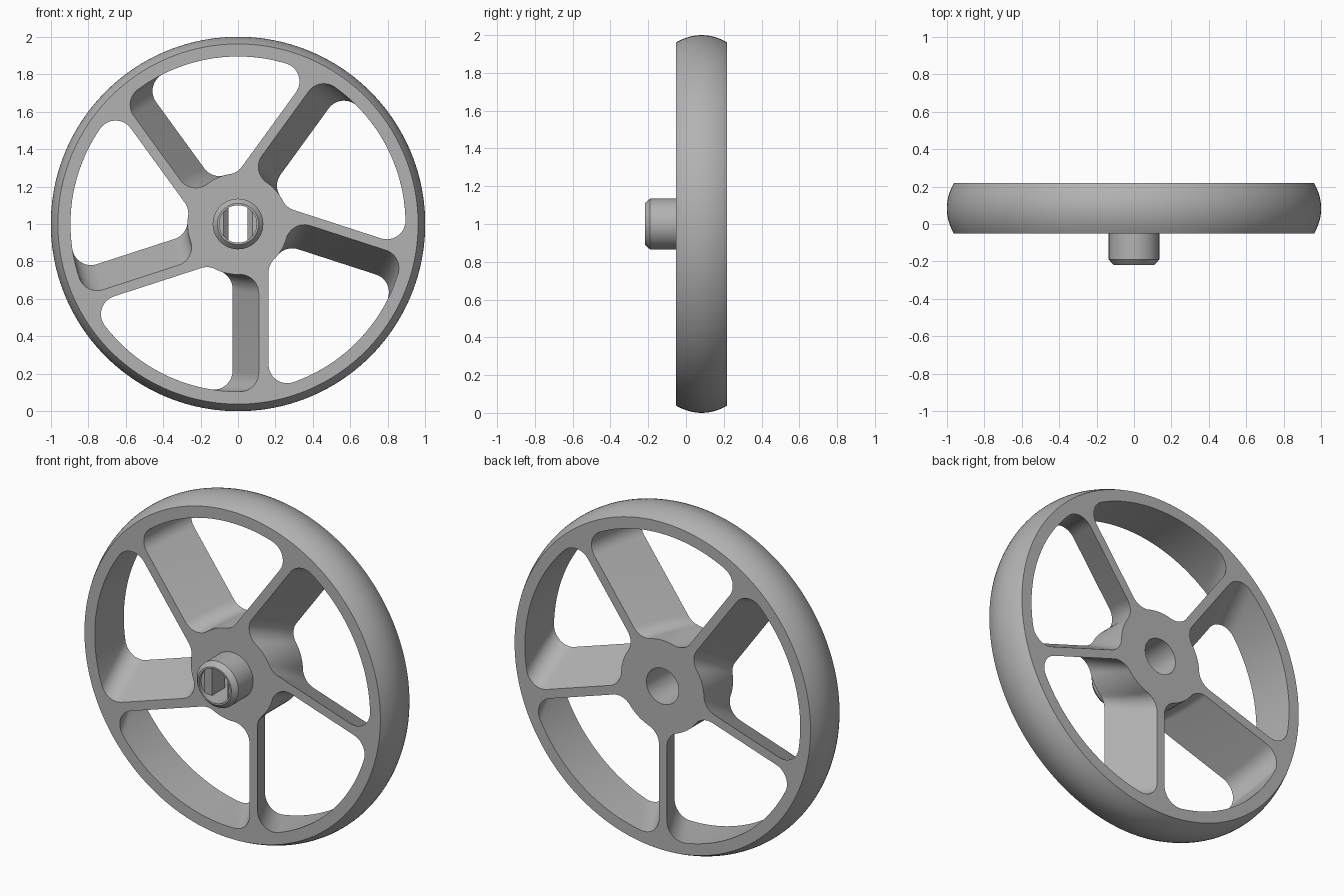
import bpy, bmesh, math
from mathutils import Vector

if "Cube" in bpy.data.objects:
    bpy.data.objects.remove(bpy.data.objects["Cube"])

FRONT, BACK, CZ = -0.052, 0.218, 1.0
RIM_IN, HUB_R, FILLET, SPOKE_W = 0.895, 0.27, 0.1, 0.052

grey = bpy.data.materials.new("grey metal")
grey.diffuse_color = (0.45, 0.45, 0.45, 1)
grey.use_nodes = True
grey.node_tree.nodes["Principled BSDF"].inputs["Base Color"].default_value = grey.diffuse_color


def make(name, bm):
    bmesh.ops.recalc_face_normals(bm, faces=bm.faces)
    me = bpy.data.meshes.new(name)
    bm.to_mesh(me)
    bm.free()
    ob = bpy.data.objects.new(name, me)
    bpy.context.collection.objects.link(ob)
    me.materials.append(grey)
    return ob


def loft(bm, rings, closed=False):
    """Skin rings of points; cap both ends or join last ring to first."""
    vs = [[bm.verts.new(p) for p in ring] for ring in rings]
    n = len(vs[0])
    pairs = list(zip(vs, vs[1:])) + ([(vs[-1], vs[0])] if closed else [])
    for a, b in pairs:
        for i in range(n):
            j = (i + 1) % n
            bm.faces.new((a[i], a[j], b[j], b[i]))
    if not closed:
        bm.faces.new(vs[0][::-1])
        bm.faces.new(vs[-1])


def polar(r, a):
    return Vector((r * math.cos(a), r * math.sin(a)))


def arc(c, r, a0, a1, n):
    return [c + polar(r, a0 + (a1 - a0) * i / (n - 1)) for i in range(n)]


def window(angle, shift):
    """Filleted opening between the spoke at angle and the next one."""
    nxt = angle + math.tau / 5

    def corner(base, v, rho):
        a = base + math.asin(v / rho)
        return polar(rho, a), a

    v1 = shift + SPOKE_W / 2 + FILLET
    v2 = shift - SPOKE_W / 2 - FILLET
    ro, ri = RIM_IN - FILLET, HUB_R + FILLET
    o1, ao1 = corner(angle, v1, ro)
    o2, ao2 = corner(nxt, v2, ro)
    i1, ai1 = corner(angle, v1, ri)
    i2, ai2 = corner(nxt, v2, ri)
    q, pi = math.pi / 2, math.pi
    zero = Vector((0, 0))
    return (arc(o1, FILLET, angle - q, ao1, 12)
            + arc(zero, RIM_IN, ao1, ao2, 26)[1:-1]
            + arc(o2, FILLET, ao2, nxt + q, 12)
            + arc(i2, FILLET, nxt + q, ai2 + pi, 12)
            + arc(zero, HUB_R, ai2, ai1, 10)[1:-1]
            + arc(i1, FILLET, ai1 + pi, angle + 3 * q, 12))


# Wheel body: crowned rim, disc, chamfered front boss and bore, turned in one piece
mid, half = (FRONT + BACK) / 2, (BACK - FRONT) / 2
crown = [(0.962 + 0.038 * (1 - t * t), mid + half * t)
         for t in (i / 6 - 1 for i in range(13))]
profile = ([(0.1, -0.218), (0.11, -0.218), (0.135, -0.19), (0.135, FRONT)]
           + crown + [(0.105, BACK), (0.1, FRONT)])
SEG = 160
bm = bmesh.new()
loft(bm, [[(r * math.cos(k * math.tau / SEG), y, CZ + r * math.sin(k * math.tau / SEG))
           for r, y in profile] for k in range(SEG)], closed=True)
wheel = make("handwheel", bm)

# Five slanted openings leave the angled spokes
bm = bmesh.new()
for k in range(5):
    rings = []
    for i in range(9):
        t = -0.1 + 1.2 * i / 8
        y = FRONT + t * (BACK - FRONT)
        pts = window(math.radians(-90 + 72 * k), 0.137 - 0.14 * t)
        rings.append([(p.x, y, CZ + p.y) for p in pts])
    loft(bm, rings)
cutter = make("window_cutter", bm)
cutter.hide_render = True
cutter.hide_viewport = True
mod = wheel.modifiers.new("windows", "BOOLEAN")
mod.operation, mod.solver, mod.object = "DIFFERENCE", "EXACT", cutter
bpy.context.view_layer.update()
result = bpy.data.meshes.new_from_object(
    wheel.evaluated_get(bpy.context.evaluated_depsgraph_get()))
wheel.modifiers.clear()
wheel.data = result
bpy.data.objects.remove(cutter)

# Tapered drive flats on both sides of the bore
for side, name in ((-1, "left_bore_flat"), (1, "right_bore_flat")):
    bm = bmesh.new()
    rings = []
    for y, flat in ((-0.2, 0.078), (-0.17, 0.05), (-0.05, 0.05)):
        a = math.acos(flat / 0.101)
        rings.append([(side * p.x, y, CZ + p.y)
                      for p in arc(Vector((0, 0)), 0.101, -a, a, 12)])
    loft(bm, rings)
    make(name, bm)

for ob in bpy.context.collection.objects:
    bpy.ops.object.select_all(action="DESELECT")
    ob.select_set(True)
    bpy.context.view_layer.objects.active = ob
    bpy.ops.object.shade_smooth_by_angle(angle=math.radians(30))
